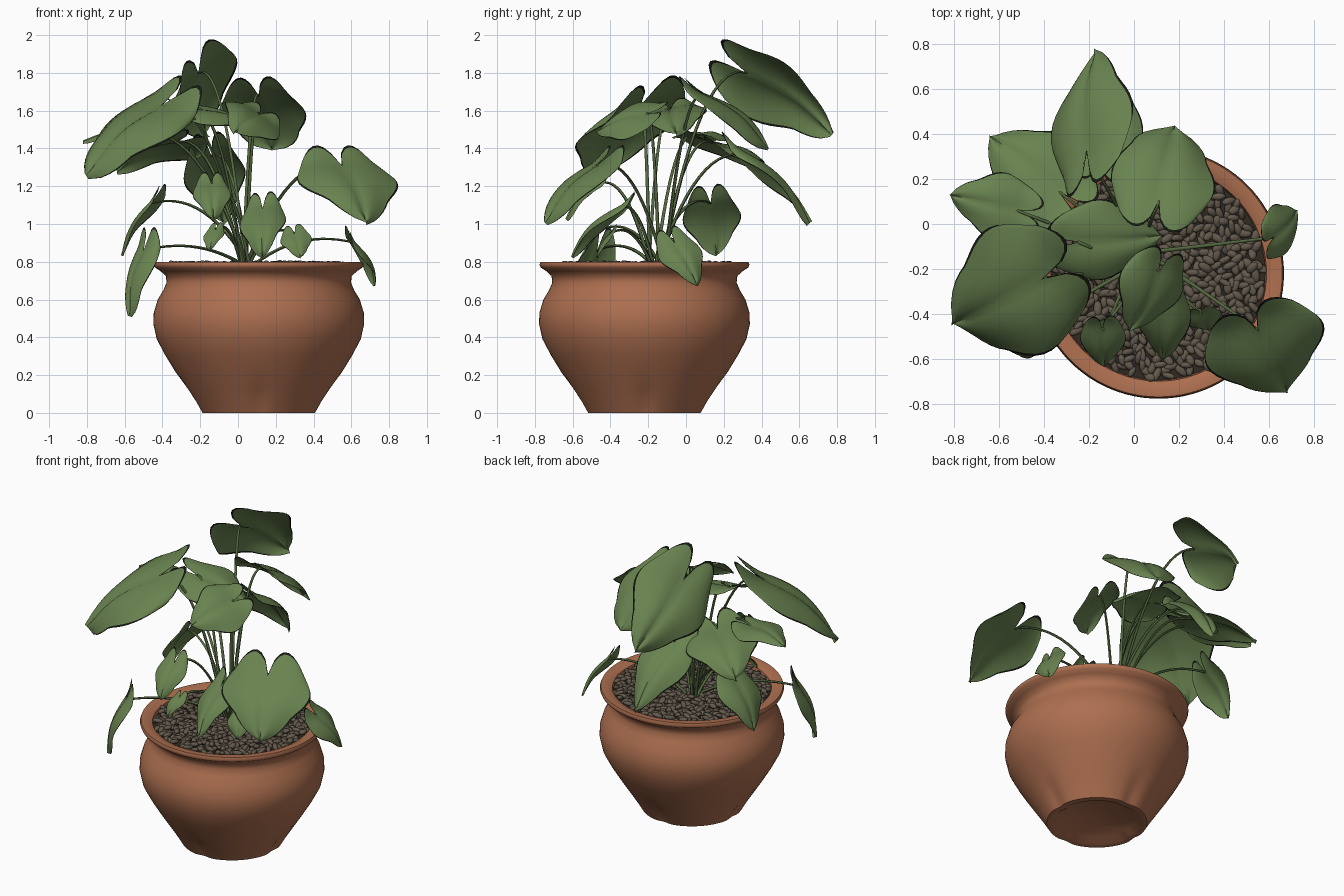
import bpy, bmesh, math, random
from mathutils import Vector, Matrix

random.seed(4)
if "Cube" in bpy.data.objects:
    bpy.data.objects.remove(bpy.data.objects["Cube"])


def material(name, rgb):
    m = bpy.data.materials.new(name)
    m.use_nodes = True
    m.diffuse_color = (*rgb, 1)
    node = m.node_tree.nodes["Principled BSDF"]
    node.inputs["Base Color"].default_value = (*rgb, 1)
    node.inputs["Roughness"].default_value = 0.8
    return m


TERRACOTTA = material("terracotta", (0.42, 0.16, 0.08))
LEAF = material("leaf_green", (0.14, 0.225, 0.08))
EDGE = material("leaf_edge_black", (0.008, 0.01, 0.006))
STEM = material("stem_green", (0.09, 0.14, 0.05))
PEBBLE = material("pebble_brown", (0.125, 0.1, 0.072))
SOIL = material("dark_soil", (0.03, 0.023, 0.016))

CENTRE = Vector((0.11, -0.22, 0))


def smooth(ob, degrees):
    bpy.ops.object.select_all(action="DESELECT")
    ob.select_set(True)
    bpy.context.view_layer.objects.active = ob
    bpy.ops.object.shade_smooth_by_angle(angle=math.radians(degrees))


def finish(name, bm, *mats):
    mesh = bpy.data.meshes.new(name)
    bm.to_mesh(mesh)
    bm.free()
    for mat in mats:
        mesh.materials.append(mat)
    ob = bpy.data.objects.new(name, mesh)
    bpy.context.collection.objects.link(ob)
    smooth(ob, 50)


# Pot: lathed profile with shallow pinches just above the foot
def pot():
    profile = [(.23, .025), (.265, 0), (.305, 0), (.34, .06), (.385, .13),
               (.44, .215), (.495, .305), (.54, .39), (.558, .47), (.556, .53), (.535, .6),
               (.505, .65), (.488, .69), (.492, .725), (.52, .75), (.55, .77), (.556, .785),
               (.55, .8), (.51, .8), (.48, .785), (.465, .7)]
    segments = 96
    bm = bmesh.new()
    rings = []
    for radius, z in profile:
        ring = []
        for i in range(segments):
            angle = math.tau * i / segments
            pinch = max(0, math.cos(4 * angle)) ** 6 * max(0, 1 - abs(z - .05) / .15) * .06
            reach = radius * (1 - pinch)
            spot = Vector((reach * math.cos(angle), reach * math.sin(angle), z))
            ring.append(bm.verts.new(CENTRE + spot))
        rings.append(ring)
    for low, high in zip(rings, rings[1:]):
        for i in range(segments):
            j = (i + 1) % segments
            bm.faces.new((low[i], low[j], high[j], high[i]))
    bm.faces.new(rings[0][::-1])
    finish("pot", bm, TERRACOTTA)


# Soil disc and the pebbles strewn over it
def ground():
    bm = bmesh.new()
    bmesh.ops.create_circle(bm, cap_ends=True, segments=48, radius=.475,
                            matrix=Matrix.Translation(CENTRE + Vector((0, 0, .762))))
    finish("soil", bm, SOIL)
    bm = bmesh.new()
    count = 540
    golden_angle = math.pi * (3 - math.sqrt(5))
    for i in range(count):
        radius = .465 * math.sqrt((i + .5) / count)
        angle = i * golden_angle + random.uniform(-.03, .03)
        height = random.uniform(.768, .79)
        spot = CENTRE + Vector((radius * math.cos(angle), radius * math.sin(angle), height))
        turn = Matrix.Rotation(random.uniform(0, math.pi), 4, "Z") @ \
            Matrix.Rotation(random.uniform(-.5, .5), 4, "Y")
        size = Matrix.Diagonal((random.uniform(.027, .038), random.uniform(.014, .02), .014, 1))
        bmesh.ops.create_icosphere(bm, subdivisions=2, radius=1,
                                   matrix=Matrix.Translation(spot) @ turn @ size)
    finish("pebbles", bm, PEBBLE)


# Heart-shaped leaf from its stem joint, tip and half-width vector
def leaf(name, base, tip, side, blunt=2.8):
    base, tip, side = Vector(base), Vector(tip), Vector(side)
    along = tip - base
    side = side - along * (side.dot(along) / along.length_squared) * .6
    normal = along.cross(side).normalized()
    if normal.z < 0:
        normal = -normal
    cols, rows = 16, 14
    phase = random.uniform(0, math.tau)
    rim = .025
    across = [-1, rim - 1] + [2 * i / cols - 1 for i in range(1, cols)] + [1 - rim, 1]
    down = [0, rim] + [j / rows for j in range(1, rows + 1)]
    bm = bmesh.new()
    grid = []
    for t in down:
        width = (1 - t ** blunt) ** .8 * (.82 + .22 * math.sin(math.pi * min(1, t * 1.6)))
        row = []
        for s in across:
            lobe = .36 * math.sin(math.pi * abs(s) ** .8) ** .8 if abs(s) < 1 else 0
            u = t * (1 + lobe) - lobe
            bend = .1 * math.sin(math.pi * max(u, -.1)) - .1 * s * s * width
            bend += .12 * abs(s) * (1 - abs(s)) + .03 * s * math.sin(5 * t + phase)
            lift = normal * bend * along.length
            row.append(bm.verts.new(base + along * u + side * s * width + lift))
        grid.append(row)
    last = len(across) - 2
    for j, (near, far) in enumerate(zip(grid, grid[1:])):
        for i in range(last + 1):
            face = bm.faces.new((near[i], near[i + 1], far[i + 1], far[i]))
            face.material_index = int(i in (0, last) or j == 0)
    bmesh.ops.remove_doubles(bm, verts=bm.verts, dist=.0003)
    bmesh.ops.recalc_face_normals(bm, faces=bm.faces)
    if sum(face.normal.dot(normal) for face in bm.faces) < 0:
        bmesh.ops.reverse_faces(bm, faces=bm.faces)
    finish(name, bm, LEAF, EDGE)


# Stems: arcs from the crown of the plant out to each leaf
def stems(ends):
    curve = bpy.data.curves.new("stems", "CURVE")
    curve.dimensions = "3D"
    curve.bevel_depth = .009
    curve.bevel_resolution = 1
    for end in ends:
        end = Vector(end)
        root = Vector((.05 + random.uniform(-.04, .04), -.15 + random.uniform(-.05, .05), .76))
        middle = root.lerp(end, .45)
        middle.z = end.z + .08
        spline = curve.splines.new("POLY")
        steps = 14
        spline.points.add(steps)
        for k, point in enumerate(spline.points):
            t = k / steps
            point.co = (*root.lerp(middle, t).lerp(middle.lerp(end, t), t), 1)
            point.radius = 1.1 - .4 * t
    ob = bpy.data.objects.new("stems", curve)
    curve.materials.append(STEM)
    bpy.context.collection.objects.link(ob)
    bpy.ops.object.select_all(action="DESELECT")
    ob.select_set(True)
    bpy.context.view_layer.objects.active = ob
    bpy.ops.object.convert(target="MESH")
    smooth(ob, 60)


# Joint, tip and half-width vector of every leaf, and its bluntness where special
LEAVES = {
    "top_back_leaf": ((-.21, .32, 1.8), (-.16, .77, 1.47), (.17, .07, .17)),
    "tall_left_leaf": ((.11, .1, 1.68), (.18, .43, 1.39), (.22, -.05, 0), 6),
    "back_right_leaf": ((-.33, .14, 1.43), (-.64, .39, 1.27), (.13, .18, -.05)),
    "back_drooping_leaf": ((-.14, .32, 1.36), (-.08, .65, 1), (.16, -.02, .03)),
    "large_front_right_leaf": ((-.4, -.24, 1.63), (-.8, -.44, 1.25), (-.1, .28, .11), 4),
    "far_right_leaf": ((-.52, .06, 1.47), (-.82, .13, 1.43), (.02, .15, 0)),
    "centre_back_leaf": ((-.25, -.08, 1.61), (.12, -.05, 1.47), (0, .18, .03)),
    "centre_front_leaf": ((.11, -.21, 1.58), (-.02, -.47, 1.48), (.13, -.06, -.1)),
    "large_front_left_leaf": ((.55, -.47, 1.31), (.68, -.74, 1), (.26, .09, -.02)),
    "low_left_leaf": ((.62, -.06, .9), (.72, .06, .67), (.03, -.11, -.02)),
    "low_hanging_right_leaf": ((-.5, -.47, .86), (-.57, -.54, .51), (.07, -.1, 0)),
    "low_back_right_leaf": ((-.46, .13, 1.11), (-.61, .16, .83), (.05, .15, .05)),
    "front_leaf": ((.13, -.36, 1.08), (.13, -.6, .82), (.12, 0, .03)),
    "front_right_leaf": ((-.14, -.47, 1.21), (-.13, -.63, 1.02), (.1, .01, 0)),
    "small_front_right_leaf": ((-.12, -.45, .97), (-.15, -.53, .86), (.06, .02, .03)),
    "small_front_left_leaf": ((.3, -.4, .95), (.33, -.47, .82), (.08, .02, .02)),
}

pot()
ground()
for leaf_name, spec in LEAVES.items():
    leaf(leaf_name, *spec)
stems([spec[0] for spec in LEAVES.values()])
